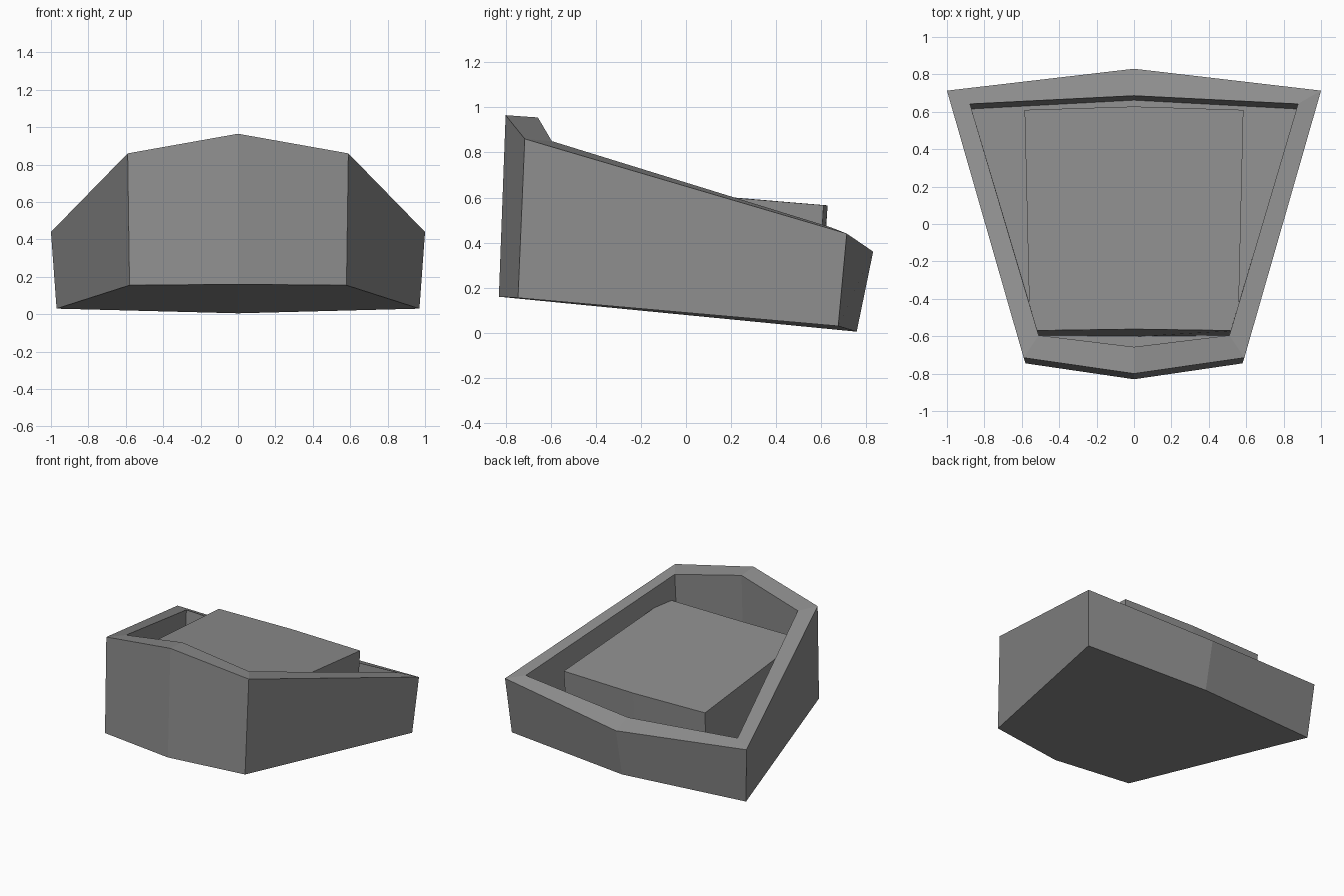
import bpy
import bmesh

cube = bpy.data.objects.get("Cube")
if cube:
    bpy.data.objects.remove(cube, do_unlink=True)

GREY = (0.27, 0.27, 0.27, 1.0)
grey = bpy.data.materials.new("plain_grey")
grey.use_nodes = True
grey.diffuse_color = GREY
grey.node_tree.nodes["Principled BSDF"].inputs["Base Color"].default_value = GREY


def mirrored_loop(front, front_corner, back_corner, back):
    """Six-point loop from its half: each corner is repeated on the other side."""
    flip = lambda p: (-p[0], p[1], p[2])
    return [front, front_corner, back_corner, back, flip(back_corner), flip(front_corner)]


def stacked_loops(name, loops):
    """Join successive loops with quads and cap both ends."""
    bm = bmesh.new()
    rings = [[bm.verts.new(p) for p in loop] for loop in loops]
    for low, high in zip(rings, rings[1:]):
        for i in range(len(low)):
            j = (i + 1) % len(low)
            bm.faces.new((low[i], low[j], high[j], high[i]))
    for ring in (rings[0], rings[-1]):
        # Each cap is split along the centre line, so it may bend slightly
        bm.faces.new(ring[:4])
        bm.faces.new([ring[0]] + ring[3:])
    bmesh.ops.recalc_face_normals(bm, faces=bm.faces)
    mesh = bpy.data.meshes.new(name)
    bm.to_mesh(mesh)
    bm.free()
    mesh.materials.append(grey)
    obj = bpy.data.objects.new(name, mesh)
    bpy.context.collection.objects.link(obj)
    return obj


# Open tapered housing: outer bottom, outer rim, inner rim, cavity floor
stacked_loops("housing", [
    mirrored_loop((0, -0.83, 0.16), (0.58, -0.745, 0.155), (0.97, 0.675, 0.03), (0, 0.757, 0.005)),
    mirrored_loop((0, -0.80, 0.965), (0.59, -0.715, 0.86), (1.0, 0.713, 0.44), (0, 0.83, 0.36)),
    mirrored_loop((0, -0.657, 0.955), (0.51, -0.595, 0.85), (0.877, 0.642, 0.468), (0, 0.686, 0.405)),
    mirrored_loop((0, -0.68, 0.29), (0.50, -0.62, 0.285), (0.873, 0.615, 0.17), (0, 0.662, 0.145)),
])

# Raised block standing on the cavity floor, sunk into the side walls at the front
stacked_loops("inner_block", [
    mirrored_loop((0, -0.602, 0.26), (0.55, -0.597, 0.26), (0.575, 0.585, 0.14), (0, 0.60, 0.13)),
    mirrored_loop((0, -0.562, 0.665), (0.557, -0.57, 0.663), (0.585, 0.61, 0.566), (0, 0.628, 0.565)),
])
